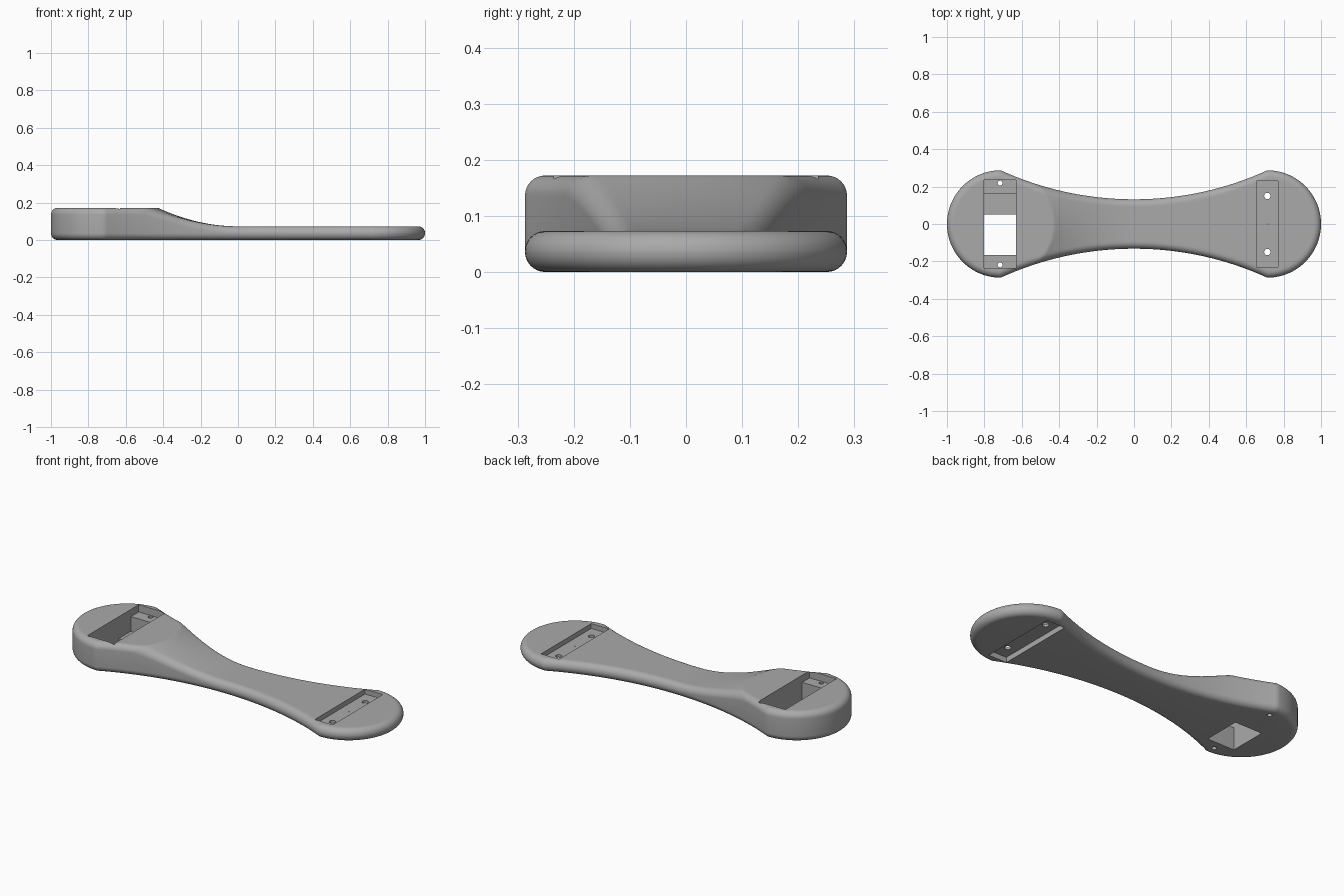
import bpy, bmesh, math
from mathutils import Vector

cube = bpy.data.objects.get("Cube")
if cube:
    bpy.data.objects.remove(cube, do_unlink=True)

# Main sizes
CX, R_END = 0.713, 0.287      # centre and radius of the rounded ends
WAIST = 0.132                 # half width at the middle
LOW, HIGH = 0.073, 0.172      # thickness of the thin and the raised end
FILLET = 0.036
RAMP = 0.428                  # length of the ramp, ending at x = 0

grey = bpy.data.materials.new("light_grey")
grey.use_nodes = True
COLOUR = (0.4, 0.4, 0.4, 1)
grey.diffuse_color = COLOUR
grey.node_tree.nodes["Principled BSDF"].inputs["Base Color"].default_value = COLOUR


def clamp(v):
    return max(0.0, min(1.0, v))


def top_height(x, y):
    """Raised round end, falling along a curve to the thin arm."""
    s = math.hypot(x + CX, y) - CX
    return LOW + (HIGH - LOW) * clamp(-s / RAMP) ** 2


def make_object(name, bm):
    bmesh.ops.recalc_face_normals(bm, faces=bm.faces)
    mesh = bpy.data.meshes.new(name)
    bm.to_mesh(mesh)
    bm.free()
    mesh.materials.append(grey)
    obj = bpy.data.objects.new(name, mesh)
    bpy.context.collection.objects.link(obj)
    return obj


def half_outline():
    """Back half of the plan, from the left tip to the right tip."""
    n_end, n_arc = 28, 100
    end = [(-CX - R_END * math.cos(a), R_END * math.sin(a))
           for a in (math.pi / 2 * i / n_end for i in range(n_end + 1))]
    sag = R_END - WAIST
    radius = (CX ** 2 + sag ** 2) / (2 * sag)
    arc = []
    for i in range(1, n_arc):
        x = -CX + 2 * CX * i / n_arc
        arc.append((x, WAIST + radius - math.sqrt(radius ** 2 - x * x)))
    return [Vector(p) for p in end + arc + [(-x, y) for x, y in reversed(end)]]


def miter(points, i):
    """Inward offset direction at a point of the outline."""
    p = points[i]
    flip = lambda v: Vector((v.x, -v.y))
    before = points[i - 1] if i else flip(points[1])
    after = points[i + 1] if i < len(points) - 1 else flip(points[-2])
    normals = []
    for d in ((p - before).normalized(), (after - p).normalized()):
        normals.append(Vector((d.y, -d.x)))
    m = (normals[0] + normals[1]).normalized()
    return m / m.dot(normals[0])


def build_body():
    points = half_outline()
    steps, across = 8, 12
    angles = [math.pi / 2 * k / steps for k in range(steps + 1)]
    bm = bmesh.new()
    columns = []
    for i, p in enumerate(points):
        inward = miter(points, i)
        col = []
        inner = p + inward * FILLET
        col.append((inner.x, 0, 0))
        # Bottom fillet, then side wall and top fillet
        for a in angles:
            q = p + inward * FILLET * (1 - math.sin(a))
            col.append((q.x, q.y, FILLET * (1 - math.cos(a))))
        for a in angles:
            q = p + inward * FILLET * (1 - math.cos(a))
            col.append((q.x, q.y, top_height(q.x, q.y) - FILLET * (1 - math.sin(a))))
        # Top surface, with rows bent to follow the round edge of the ramp
        reach = math.hypot(inner.x + CX, inner.y)
        bend = clamp((inner.x + 0.7) / 0.15) * clamp((0.1 - inner.x) / 0.3)
        for k in range(1, across + 1):
            y = inner.y * (1 - k / across)
            x = inner.x + bend * (math.sqrt(max(0, reach ** 2 - y * y)) - CX - inner.x)
            col.append((x, y, top_height(x, y)))
        columns.append(col)
    for side in (1, -1):
        grid = [[bm.verts.new((x, side * y, z)) for x, y, z in col] for col in columns]
        for a, b in zip(grid, grid[1:]):
            for k in range(len(a) - 1):
                bm.faces.new((a[k], b[k], b[k + 1], a[k + 1]))
    bmesh.ops.remove_doubles(bm, verts=bm.verts, dist=1e-5)
    bmesh.ops.dissolve_degenerate(bm, edges=bm.edges, dist=1e-6)
    return make_object("arm_body", bm)


def prism(name, profile, x0, x1):
    """Profile in y and z, extruded along x."""
    bm = bmesh.new()
    face = bm.faces.new([bm.verts.new((x0, y, z)) for y, z in profile])
    new = bmesh.ops.extrude_face_region(bm, geom=[face])["geom"]
    bmesh.ops.translate(bm, vec=(x1 - x0, 0, 0),
                        verts=[v for v in new if isinstance(v, bmesh.types.BMVert)])
    return make_object(name, bm)


def box(name, x0, x1, half_y, z0, z1):
    return prism(name, [(-half_y, z0), (half_y, z0), (half_y, z1), (-half_y, z1)], x0, x1)


def drill(name, x, y, radius):
    bm = bmesh.new()
    bmesh.ops.create_cone(bm, cap_ends=True, segments=24, radius1=radius,
                          radius2=radius, depth=1)
    bmesh.ops.translate(bm, vec=(x, y, 0), verts=bm.verts)
    return make_object(name, bm)


body = build_body()

# Stepped pocket through the raised end
pocket = [(-0.235, 0.3), (-0.235, 0.13), (-0.167, 0.13), (-0.167, -0.1), (0.052, -0.1),
          (0.052, 0.045), (0.164, 0.045), (0.164, 0.13), (0.235, 0.13), (0.235, 0.3)]
cutters = [prism("pocket_cutter", pocket, -0.803, -0.63)]

# Slots above and below the web of the thin end
cutters.append(box("upper_slot_cutter", 0.655, 0.77, 0.23, 0.045, 0.2))
cutters.append(box("lower_slot_cutter", 0.655, 0.77, 0.23, -0.1, 0.03))

# Screw holes
for side in (1, -1):
    cutters.append(drill("raised_end_hole_cutter", -0.716, side * 0.219, 0.013))
    cutters.append(drill("thin_end_hole_cutter", 0.713, side * 0.15, 0.017))
cutters.append(drill("centre_mark_cutter", 0.713, 0, 0.003))

bpy.context.view_layer.objects.active = body
for cutter in cutters:
    cutter.hide_render = True
    mod = body.modifiers.new("cut", "BOOLEAN")
    mod.operation, mod.solver, mod.object = "DIFFERENCE", "EXACT", cutter
    bpy.ops.object.modifier_apply(modifier=mod.name)
    bpy.data.objects.remove(cutter, do_unlink=True)

bpy.ops.object.select_all(action="DESELECT")
body.select_set(True)
bpy.ops.object.shade_smooth_by_angle(angle=math.radians(30))
